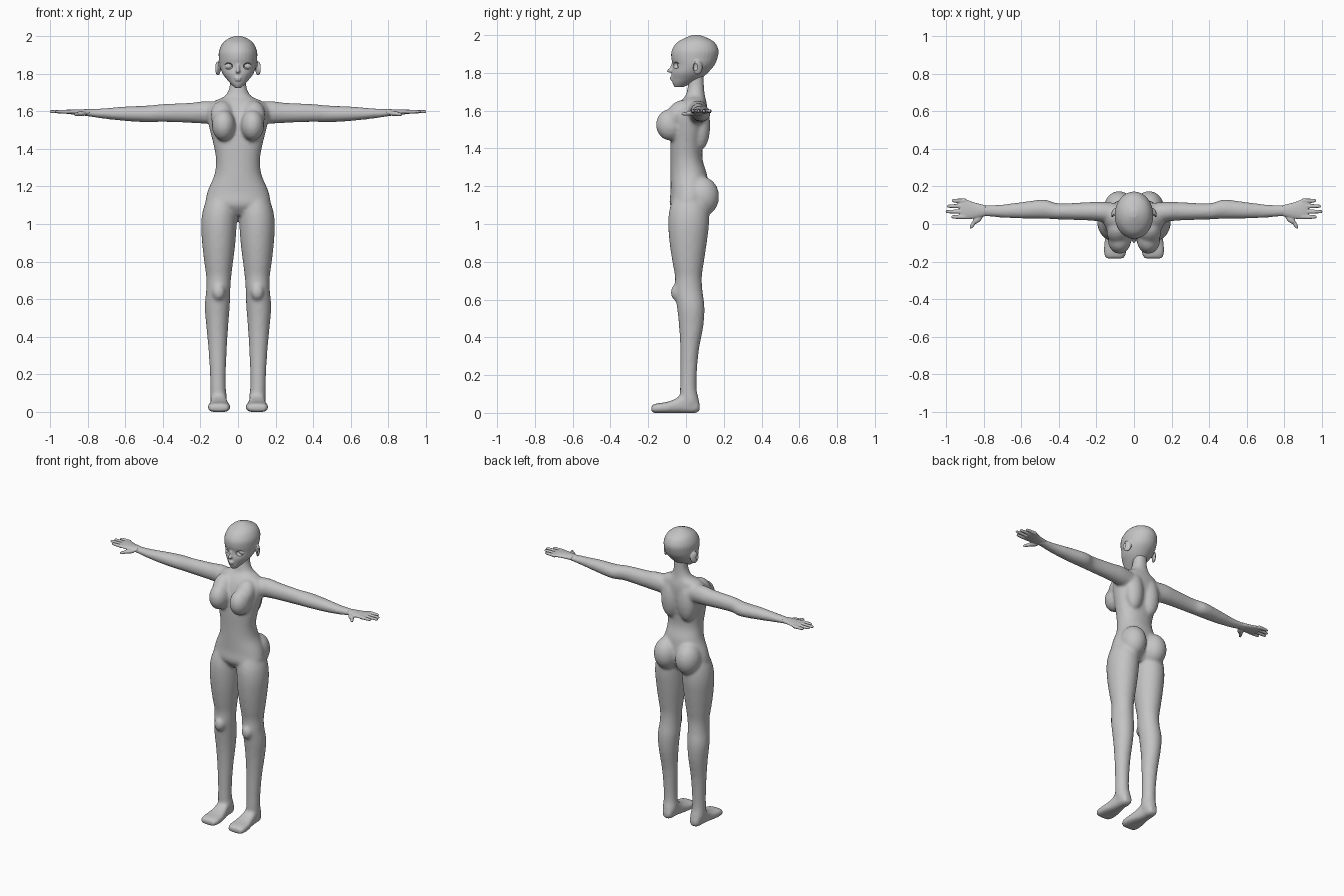
import bpy, bmesh, math
from mathutils import Matrix, Vector

skin = bpy.data.materials.new("plain_grey")
skin.diffuse_color = (0.55, 0.55, 0.55, 1)


def spline(rows, steps=4):
    """Catmull-Rom interpolation between the control rows."""
    out = []
    for i in range(len(rows) - 1):
        p0, p1 = rows[max(i - 1, 0)], rows[i]
        p2, p3 = rows[i + 1], rows[min(i + 2, len(rows) - 1)]
        for k in range(steps):
            t = k / steps
            out.append([0.5 * (2 * b + (c - a) * t + (2 * a - 5 * b + 4 * c - d) * t * t
                               + (3 * b - a - 3 * c + d) * t ** 3)
                        for a, b, c, d in zip(p0, p1, p2, p3)])
    return out + [list(rows[-1])]


def loft(bm, rows, axis, side=1, power=1.0, n=32):
    """Rings along an axis; each row is position, min a, max a, min b, max b."""
    rings = []
    for t, a0, a1, b0, b1 in spline(rows):
        ring = []
        for k in range(n):
            ang = 2 * math.pi * k / n
            c, s = math.cos(ang), math.sin(ang)
            a = (a0 + a1) / 2 + (a1 - a0) / 2 * math.copysign(abs(c) ** power, c)
            b = (b0 + b1) / 2 + (b1 - b0) / 2 * math.copysign(abs(s) ** power, s)
            x, y, z = {'x': (t, a, b), 'y': (a, t, b), 'z': (a, b, t)}[axis]
            ring.append(bm.verts.new((x * side, y, z)))
        rings.append(ring)
    for r, q in zip(rings, rings[1:]):
        for k in range(n):
            bm.faces.new((r[k], r[(k + 1) % n], q[(k + 1) % n], q[k]))
    bm.faces.new(rings[0])
    bm.faces.new(rings[-1])


def ball(bm, centre, radii, rot=(0, 0, 0)):
    m = Matrix.Translation(Vector(centre))
    for angle, ax in zip(rot, 'XYZ'):
        m = m @ Matrix.Rotation(math.radians(angle), 4, ax)
    bmesh.ops.create_uvsphere(bm, u_segments=32, v_segments=20, radius=1,
                              matrix=m @ Matrix.Diagonal((*radii, 1)))


def finish(bm, name, voxel=0, smooth=0, cutter=None):
    """Make the object, then blend its pieces into one skin."""
    bmesh.ops.recalc_face_normals(bm, faces=bm.faces)
    me = bpy.data.meshes.new(name)
    bm.to_mesh(me)
    bm.free()
    me.materials.append(skin)
    ob = bpy.data.objects.new(name, me)
    bpy.context.collection.objects.link(ob)
    if voxel:
        m = ob.modifiers.new("blend", 'REMESH')
        m.mode, m.voxel_size = 'VOXEL', voxel
        m = ob.modifiers.new("soften", 'SMOOTH')
        m.factor, m.iterations = 0.5, smooth
    if cutter:
        m = ob.modifiers.new("carve", 'BOOLEAN')
        m.operation, m.object, m.solver = 'DIFFERENCE', cutter, 'EXACT'
    bpy.ops.object.select_all(action='DESELECT')
    ob.select_set(True)
    bpy.context.view_layer.objects.active = ob
    if ob.modifiers:
        bpy.ops.object.convert(target='MESH')
    bpy.ops.object.shade_smooth_by_angle(angle=math.radians(45))
    return ob


# Torso and neck: height, half width, front, back
torso = [(1.045, .07, -.045, .07), (1.10, .165, -.085, .11), (1.17, .163, -.082, .12),
         (1.26, .126, -.082, .112), (1.34, .117, -.082, .088), (1.42, .13, -.083, .09),
         (1.50, .15, -.08, .105), (1.57, .165, -.07, .112), (1.62, .16, -.05, .112),
         (1.655, .125, -.025, .106), (1.68, .07, -.002, .1), (1.73, .045, .01, .095),
         (1.80, .044, .02, .095)]
leg = [(1.16, .01, .155, -.06, .10), (1.08, .005, .185, -.087, .12), (1.0, .007, .196, -.094, .122),
       (.90, .014, .191, -.087, .11), (.80, .026, .18, -.072, .095), (.72, .036, .169, -.058, .084),
       (.65, .041, .169, -.06, .087), (.56, .044, .177, -.048, .098), (.46, .052, .169, -.037, .092),
       (.33, .06, .157, -.03, .068), (.20, .065, .149, -.03, .057), (.12, .064, .148, -.032, .057),
       (.06, .058, .148, -.03, .07), (.02, .07, .135, -.01, .06)]
foot = [(.072, .08, .125, .01, .05), (.05, .066, .138, -.001, .09), (0, .063, .143, -.001, .11),
        (-.05, .053, .148, -.001, .078), (-.10, .043, .158, -.001, .058),
        (-.155, .042, .161, -.001, .05), (-.184, .055, .15, .003, .04)]
arm = [(.08, 0, .11, 1.53, 1.645), (.17, .012, .118, 1.533, 1.654), (.25, .019, .116, 1.538, 1.645),
       (.40, .024, .11, 1.543, 1.638), (.48, .028, .13, 1.541, 1.63), (.60, .029, .116, 1.548, 1.625),
       (.72, .035, .102, 1.561, 1.615), (.80, .041, .101, 1.573, 1.611), (.83, .04, .104, 1.576, 1.61)]

bm = bmesh.new()
loft(bm, [(z, -w, w, f, b) for z, w, f, b in torso], 'z', power=.92)
for s in (-1, 1):
    loft(bm, leg, 'z', s)
    loft(bm, foot, 'y', s, power=.7)
    loft(bm, arm, 'x', s)
    ball(bm, (s * .077, -.083, 1.525), (.062, .076, .083))            # bust
    ball(bm, (s * .085, -.045, 1.58), (.06, .055, .085), (-35, 0, 0))  # upper chest
    ball(bm, (s * .08, .085, 1.145), (.08, .09, .105))                # seat
    ball(bm, (s * .062, .075, 1.52), (.062, .053, .13))               # back muscles
    ball(bm, (s * .103, -.045, .638), (.036, .036, .046))             # knee cap
finish(bm, "body", .009, 8)

# Hands: palm, four fingers and a thumb
palm = [(.79, .042, .1, 1.575, 1.611), (.85, .029, .115, 1.58, 1.61),
        (.90, .025, .134, 1.585, 1.609), (.925, .03, .129, 1.588, 1.606)]
for s, name in ((-1, "hand_right"), (1, "hand_left")):
    bm = bmesh.new()
    loft(bm, palm, 'x', s)
    for y, tip in ((.038, .972), (.066, 1.002), (.095, .994), (.124, .97)):
        loft(bm, [(.895, y - .012, y + .012, 1.586, 1.608), (.94, y - .011, y + .011, 1.588, 1.607),
                  (tip - .01, y - .009, y + .009, 1.59, 1.606),
                  (tip, y - .005, y + .005, 1.594, 1.602)], 'x', s, n=16)
    ball(bm, (s * .832, .026, 1.587), (.034, .017, .013), (0, 0, -s * 42))
    ball(bm, (s * .856, .0, 1.583), (.03, .0105, .01), (0, 0, -s * 58))
    finish(bm, name, .004, 2)

# Hidden cutter for eye sockets and ear hollows
bm = bmesh.new()
for s in (-1, 1):
    ball(bm, (s * .054, -.056, 1.84), (.027, .024, .018), (0, 0, s * 25))
    ball(bm, (s * .124, .05, 1.832), (.010, .012, .022), (0, 0, s * 25))
cutter = finish(bm, "socket_cutter")
cutter.hide_render = True
cutter.hide_set(True)

# Head: height, half width, front, back
head = [(1.724, .016, -.06, -.015), (1.745, .038, -.071, .03), (1.77, .06, -.074, .08),
        (1.80, .082, -.076, .115), (1.84, .097, -.07, .15), (1.88, .102, -.078, .167),
        (1.92, .101, -.075, .172), (1.96, .083, -.048, .153), (1.985, .054, -.005, .113),
        (2.001, .014, .035, .07)]
bm = bmesh.new()
loft(bm, [(z, -w, w, f, b) for z, w, f, b in head], 'z')
ball(bm, (0, -.08, 1.814), (.012, .022, .012), (15, 0, 0))   # nose
ball(bm, (0, -.07, 1.83), (.009, .014, .028), (-15, 0, 0))   # nose bridge
ball(bm, (0, -.074, 1.777), (.02, .012, .006))               # upper lip
ball(bm, (0, -.073, 1.766), (.017, .012, .006))              # lower lip
for s in (-1, 1):
    ball(bm, (s * .107, .062, 1.828), (.011, .028, .038), (0, 0, s * 25))  # ear
finish(bm, "head", .005, 3, cutter)

# Eyeballs set back inside the sockets
for s, name in ((-1, "eye_right"), (1, "eye_left")):
    bm = bmesh.new()
    ball(bm, (s * .051, -.02, 1.84), (.028, .024, .021), (0, 0, s * 25))
    finish(bm, name)
